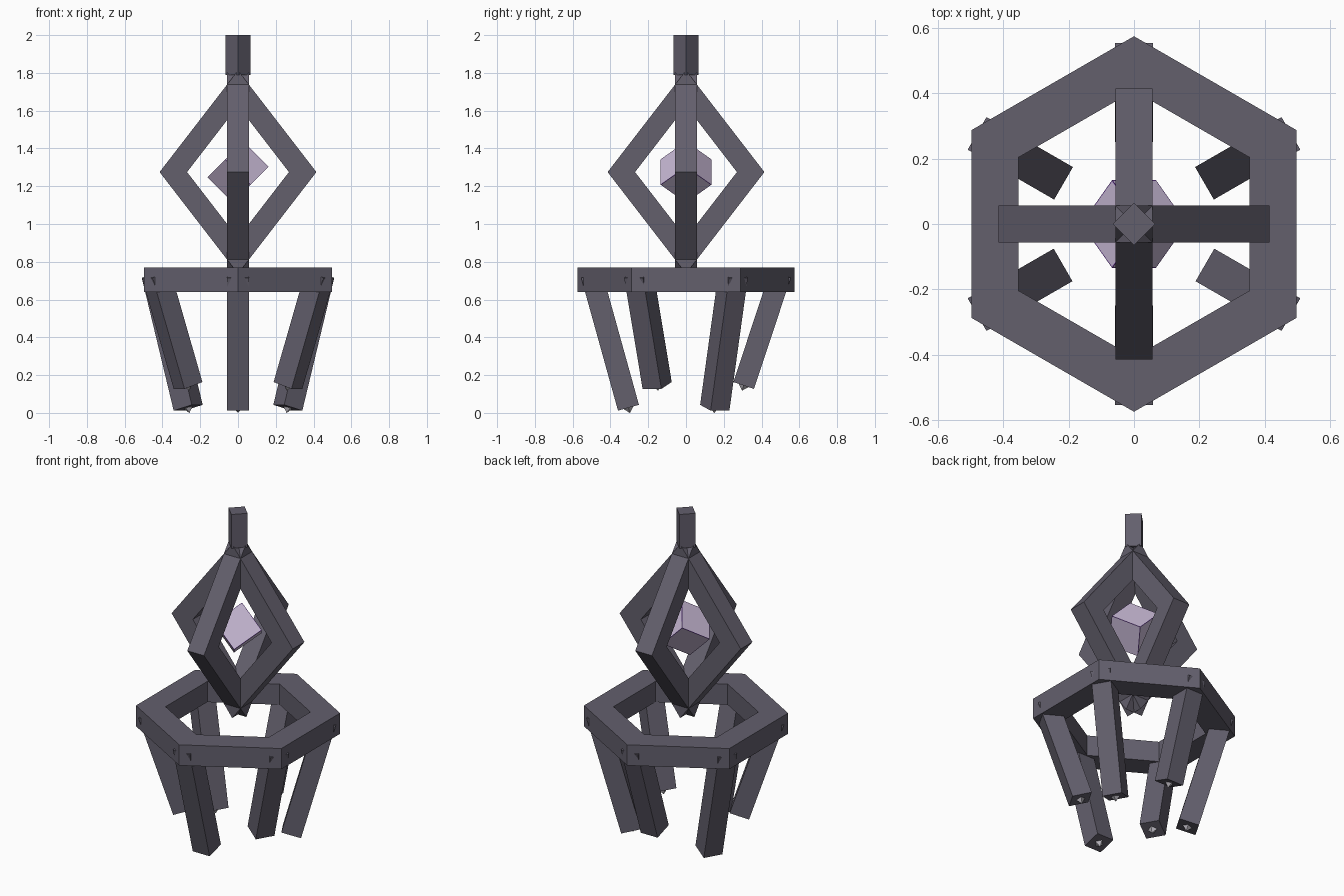
import bpy, bmesh
from math import radians, atan2, cos, sin, pi
from mathutils import Matrix, Vector

if "Cube" in bpy.data.objects:
    bpy.data.objects.remove(bpy.data.objects["Cube"])


def material(name, rgb):
    m = bpy.data.materials.new(name)
    m.use_nodes = True
    m.diffuse_color = (*rgb, 1)
    m.node_tree.nodes["Principled BSDF"].inputs["Base Color"].default_value = (*rgb, 1)
    return m


slate = material("slate", (0.125, 0.115, 0.152))
lavender = material("lavender", (0.58, 0.49, 0.67))
purple = material("purple", (0.22, 0.08, 0.46))
pale = material("pale grey", (0.5, 0.48, 0.53))


def finish(name, bm, matrix, *mats):
    bmesh.ops.recalc_face_normals(bm, faces=bm.faces)
    mesh = bpy.data.meshes.new(name)
    bm.to_mesh(mesh)
    bm.free()
    for m in mats:
        mesh.materials.append(m)
    ob = bpy.data.objects.new(name, mesh)
    bpy.context.collection.objects.link(ob)
    ob.matrix_world = matrix
    return ob


def frame(name, outline, inner_scale, depth, matrix):
    """Closed polygonal frame made of square-section bars."""
    bm = bmesh.new()
    loops = [[bm.verts.new((x * s, y * s, z)) for x, y in outline]
             for s, z in ((1, -depth), (1, depth), (inner_scale, depth), (inner_scale, -depth))]
    n = len(outline)
    for a, b in zip(loops, loops[1:] + loops[:1]):
        for i in range(n):
            j = (i + 1) % n
            bm.faces.new((a[i], a[j], b[j], b[i]))
    return finish(name, bm, matrix, slate)


def at(x, y, z):
    return Matrix.Translation((x, y, z))


# Hexagonal ring
R = 0.575
hexagon = [(R * cos(pi / 2 + k * pi / 3), R * sin(pi / 2 + k * pi / 3)) for k in range(6)]
frame("hexagon_ring", hexagon, 0.71, 0.064, at(0, 0, 0.705))

# Two crossed diamond frames
CORE_Z = 1.275
diamond = [(0.415, 0), (0, 0.538), (-0.415, 0), (0, -0.538)]
for name, turn in (("diamond_side_to_side", 0), ("diamond_front_to_back", 90)):
    frame(name, diamond, 0.65, 0.057,
          at(0, 0, CORE_Z) @ Matrix.Rotation(radians(turn), 4, "Z")
          @ Matrix.Rotation(radians(90), 4, "X"))

# Top post, with its corners on the axes
bm = bmesh.new()
bmesh.ops.create_cone(bm, cap_ends=True, segments=4, radius1=0.065, radius2=0.065, depth=0.21)
finish("top_post", bm, at(0, 0, 1.895), slate)

# Six leaning legs, alternately long and short, each with a small spike
WIDTH = 0.115
top = Vector((0.555, 0, 0.715))
for k in range(6):
    bottom = Vector((0.36, 0, 0.012 if k % 2 == 0 else 0.127))
    axis = (top - bottom).normalized()
    inward = Vector((-axis.z, 0, axis.x))
    length = (top - bottom).length
    lean = Matrix.Rotation(atan2(axis.x, axis.z), 4, "Y")
    spin = Matrix.Rotation(radians(-90 + 60 * k), 4, "Z")
    foot = bottom + inward * WIDTH / 2
    bm = bmesh.new()
    bmesh.ops.create_cube(bm, size=1)
    bmesh.ops.scale(bm, vec=(WIDTH, WIDTH, length), verts=bm.verts)
    finish(f"leg_{k + 1}", bm, spin @ Matrix.Translation(foot + axis * length / 2) @ lean, slate)
    bm = bmesh.new()
    bmesh.ops.create_cone(bm, cap_ends=True, segments=4, radius1=0, radius2=0.028, depth=0.03)
    finish(f"foot_spike_{k + 1}", bm, spin @ Matrix.Translation(foot - axis * 0.014) @ lean, pale)

# Tilted core cube with thin purple borders
bm = bmesh.new()
bmesh.ops.create_cube(bm, size=0.19)
border = bmesh.ops.inset_individual(bm, faces=bm.faces[:], thickness=0.004)["faces"]
for f in border:
    f.material_index = 1
finish("core_cube", bm,
       at(0, 0, CORE_Z) @ Matrix.Rotation(radians(45), 4, "Y") @ Matrix.Rotation(radians(45), 4, "X"),
       lavender, purple)
